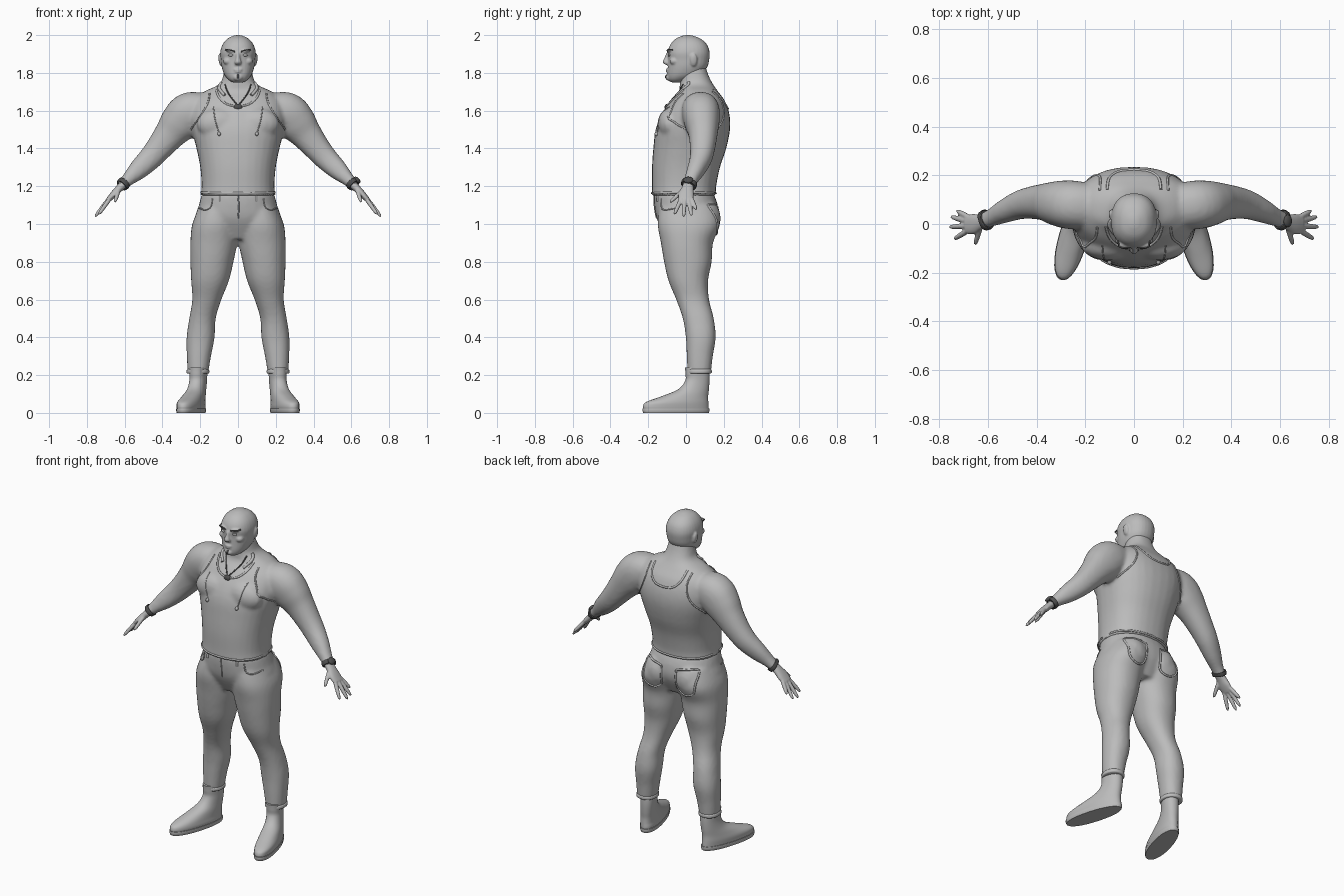
import bpy, bmesh, math
from mathutils import Vector, Matrix
from mathutils.bvhtree import BVHTree

cube = bpy.data.objects.get("Cube")
if cube:
    bpy.data.objects.remove(cube, do_unlink=True)


def material(name, v):
    m = bpy.data.materials.new(name)
    m.use_nodes = True
    m.diffuse_color = (v, v, v, 1)
    m.node_tree.nodes["Principled BSDF"].inputs["Base Color"].default_value = (v, v, v, 1)
    return m


GREY, DARK = material("plain grey", 0.5), material("charcoal", 0.08)


def spline(pts, n=5):
    """Catmull-Rom through tuples of any length."""
    out = []
    for i in range(len(pts) - 1):
        a, b, c, d = (pts[max(0, min(len(pts) - 1, i + k))] for k in (-1, 0, 1, 2))
        for s in range(n):
            t = s / n
            out.append([q + t * (r - p) / 2 + t * t * (2 * p - 5 * q + 4 * r - s_) / 2
                        + t ** 3 * (3 * q - p - 3 * r + s_) / 2
                        for p, q, r, s_ in zip(a, b, c, d)])
    return out + [list(pts[-1])]


def loft(bm, stations, upright=True, power=2.2, seg=32, side=1, turn=0):
    """Skin super-elliptical rings (x, y, z, a, b) along a smooth path."""
    rows = spline(stations)
    rings = []
    for i, (x, y, z, a, b) in enumerate(rows):
        u, v = Vector((math.cos(turn), math.sin(turn), 0)), Vector((-math.sin(turn), math.cos(turn), 0))
        if not upright:
            t = Vector(rows[min(i + 1, len(rows) - 1)][:3]) - Vector(rows[max(i - 1, 0)][:3])
            v = Vector((0, 1, 0))
            u = v.cross(t).normalized()
            v = t.cross(u).normalized()
        ring = []
        for k in range(seg):
            c, s = math.cos(math.tau * k / seg), math.sin(math.tau * k / seg)
            p = Vector((x, y, z)) + u * a * math.copysign(abs(c) ** (2 / power), c) \
                + v * b * math.copysign(abs(s) ** (2 / power), s)
            ring.append(bm.verts.new((p.x * side, p.y, p.z)))
        rings.append(ring)
    for p, q in zip(rings, rings[1:]):
        for k in range(seg):
            bm.faces.new((p[k - 1], p[k], q[k], q[k - 1]))
    bm.faces.new(rings[0])
    bm.faces.new(rings[-1])


def ball(bm, at, size, side=1, tilt=0):
    m = Matrix.Translation((at[0] * side, at[1], at[2])) @ Matrix.Rotation(tilt * side, 4, 'Y') \
        @ Matrix.Diagonal((*size, 1))
    bmesh.ops.create_uvsphere(bm, u_segments=16, v_segments=10, radius=1, matrix=m)


def finish(bm, name, mat=GREY, voxel=0, smooth=4):
    bmesh.ops.recalc_face_normals(bm, faces=bm.faces)
    me = bpy.data.meshes.new(name)
    bm.to_mesh(me)
    bm.free()
    me.materials.append(mat)
    ob = bpy.data.objects.new(name, me)
    bpy.context.collection.objects.link(ob)
    bpy.context.view_layer.objects.active = ob
    bpy.ops.object.select_all(action='DESELECT')
    ob.select_set(True)
    bpy.ops.object.shade_smooth_by_angle(angle=0.9)
    if voxel:
        r = ob.modifiers.new("fuse", 'REMESH')
        r.mode, r.voxel_size, r.use_smooth_shade = 'VOXEL', voxel, True
        s = ob.modifiers.new("soften", 'SMOOTH')
        s.factor, s.iterations = 0.5, smooth
    return ob


# Torso with neck and arms
bm = bmesh.new()
loft(bm, [(0, -.012, 1.15, .2, .17), (0, -.01, 1.2, .193, .17), (0, 0, 1.3, .2, .18),
          (0, .02, 1.4, .22, .193), (0, .036, 1.5, .245, .197), (0, .05, 1.58, .252, .18),
          (0, .062, 1.65, .235, .145), (0, .066, 1.7, .18, .105), (0, .055, 1.74, .1, .088),
          (0, .043, 1.79, .078, .075), (0, .03, 1.85, .07, .07)], power=2.3)
for side in (1, -1):
    loft(bm, [(.15, .07, 1.61, .08, .09), (.25, .078, 1.59, .11, .1), (.31, .085, 1.535, .105, .092),
              (.36, .09, 1.475, .085, .077), (.42, .087, 1.4, .07, .066), (.47, .077, 1.343, .062, .058),
              (.53, .052, 1.285, .052, .047), (.58, .028, 1.238, .036, .037), (.62, .012, 1.2, .026, .033)],
         upright=False, side=side)
    ball(bm, (.1, -.085, 1.53), (.12, .065, .085), side)
upper_body = finish(bm, "upper_body", voxel=.011)

# Trousers
bm = bmesh.new()
loft(bm, [(0, -.013, 1.165, .19, .157), (0, 0, 1.1, .207, .168), (0, .008, 1.02, .222, .16),
          (0, .01, .92, .13, .11)])
for side in (1, -1):
    loft(bm, [(.1, .01, 1.1, .1, .15), (.12, .015, 1, .122, .165), (.128, .005, .9, .124, .138),
              (.138, .01, .8, .114, .126), (.148, .012, .7, .1, .105), (.165, .035, .6, .077, .087),
              (.188, .065, .5, .07, .082), (.198, .078, .4, .074, .079), (.207, .073, .3, .064, .069),
              (.212, .07, .21, .054, .062)], side=side)
    ball(bm, (.1, .1, 1.03), (.09, .085, .1), side)
trousers = finish(bm, "trousers", voxel=.011)

# Head with nose, ears, brow and lips
bm = bmesh.new()
loft(bm, [(0, -.045, 1.75, .03, .035), (0, -.035, 1.765, .052, .058), (0, -.01, 1.79, .072, .088),
          (0, .008, 1.83, .086, .104), (0, .014, 1.87, .091, .109), (0, .014, 1.91, .094, .111),
          (0, .014, 1.95, .082, .097), (0, .012, 1.98, .057, .067), (0, .01, 1.995, .028, .033),
          (0, .01, 2.0, .008, .01)], power=2.25)
loft(bm, [(0, -.095, 1.905, .009, .01), (0, -.1, 1.88, .011, .014), (0, -.104, 1.857, .018, .019),
          (0, -.098, 1.843, .015, .012)], seg=16)
ball(bm, (0, -.088, 1.775), (.026, .02, .018))
ball(bm, (0, -.094, 1.817), (.024, .013, .006))
ball(bm, (0, -.093, 1.806), (.021, .013, .006))
for side in (1, -1):
    ball(bm, (.093, .04, 1.868), (.01, .02, .034), side, .15)
    ball(bm, (.036, -.085, 1.917), (.032, .016, .009), side, -.15)
    ball(bm, (.055, -.062, 1.862), (.024, .025, .02), side)
head = finish(bm, "head", voxel=.0055, smooth=2)

bm = bmesh.new()
for side in (1, -1):
    ball(bm, (.037, -.088, 1.894), (.015, .008, .007), side)
finish(bm, "eyes")

# Hands: palm, four fingers and thumb
FINGERS = [((.675, .026, 1.14), (.728, .055, 1.075)), ((.685, .012, 1.13), (.752, .03, 1.043)),
           ((.688, -.008, 1.128), (.758, -.012, 1.037)), ((.68, -.026, 1.132), (.738, -.062, 1.05)),
           ((.632, -.016, 1.178), (.652, -.085, 1.115))]
for side, label in ((1, "left"), (-1, "right")):
    bm = bmesh.new()
    loft(bm, [(.6, .014, 1.215, .022, .028), (.63, .008, 1.187, .02, .032), (.66, 0, 1.155, .018, .041),
              (.688, -.002, 1.126, .013, .038)], upright=False, side=side, seg=20)
    for base, tip in FINGERS:
        b, t = Vector(base), Vector(tip)
        loft(bm, [(*b.lerp(t, f), r, r) for f, r in ((-.2, .011), (.4, .0115), (.85, .009), (1, .003))],
             upright=False, power=2, side=side, seg=12)
    finish(bm, label + "_hand", voxel=.005, smooth=2)

    # Wristband
    bm = bmesh.new()
    loft(bm, [(.602, .019, 1.218, .033, .04), (.604, .018, 1.216, .036, .043),
              (.614, .014, 1.206, .034, .042), (.616, .013, 1.204, .031, .039)],
         upright=False, side=side, seg=24)
    if side > 0:
        ball(bm, (.631, .012, 1.233), (.022, .026, .012), 1, .8)
    finish(bm, label + "_wristband", DARK)

    # Boot with sole and rolled collar
    bm = bmesh.new()
    loft(bm, [(.248, -.052, .015, .055, .178), (.248, -.054, .035, .058, .18), (.247, -.046, .058, .057, .17),
              (.234, -.006, .088, .052, .127), (.219, .04, .125, .046, .083), (.211, .06, .17, .044, .065),
              (.21, .06, .21, .045, .064), (.21, .056, .24, .045, .062)], side=side, turn=.28)
    finish(bm, label + "_boot")
    bm = bmesh.new()
    loft(bm, [(.248, -.053, 0, .057, .18), (.248, -.053, .012, .06, .184), (.248, -.053, .024, .06, .184)],
         side=side, turn=.28)
    finish(bm, label + "_sole")
    bm = bmesh.new()
    loft(bm, [(.212, .07, .208, .054, .06), (.212, .07, .213, .06, .066), (.212, .07, .227, .059, .066),
              (.212, .07, .234, .052, .06)], side=side)
    finish(bm, label + "_trouser_cuff")

# Raised seams, laid on the surface by ray casting
bpy.context.view_layer.update()
graph = bpy.context.evaluated_depsgraph_get()
TREES = {o: BVHTree.FromObject(o, graph) for o in (upper_body, trousers, head)}


def seam(name, on, pts, front=True, r=.005, mat=GREY, sides=(1, -1)):
    cu = bpy.data.curves.new(name, 'CURVE')
    cu.dimensions, cu.bevel_depth, cu.bevel_resolution, cu.use_fill_caps = '3D', r, 1, True
    for side in sides:
        hits = [TREES[on].ray_cast(Vector((x * side, -1 if front else 1, z)),
                                   Vector((0, 1 if front else -1, 0)))[0] for x, z in spline(pts)]
        hits = [h for h in hits if h]
        sp = cu.splines.new('POLY')
        sp.points.add(len(hits) - 1)
        for p, h in zip(sp.points, hits):
            p.co = (*h, 1)
    cu.materials.append(mat)
    bpy.context.collection.objects.link(bpy.data.objects.new(name, cu))


seam("front_armhole_trim", upper_body, [(.15, 1.69), (.16, 1.64), (.2, 1.57), (.25, 1.5)])
seam("back_armhole_trim", upper_body, [(.14, 1.7), (.14, 1.63), (.17, 1.55), (.23, 1.47)], False)
seam("front_neckline", upper_body, [(.115, 1.71), (.1, 1.67), (.06, 1.635), (0, 1.62)], r=.006)
seam("back_neckline", upper_body, [(.11, 1.71), (.1, 1.66), (.06, 1.62), (0, 1.61)], False, r=.006)
seam("collar_fold", upper_body, [(.085, 1.75), (.1, 1.72), (.07, 1.68)], r=.009)
seam("necklace", upper_body, [(.07, 1.74), (.05, 1.69), (0, 1.625)], r=.004, mat=DARK)
seam("drawstring", upper_body, [(.13, 1.62), (.12, 1.55), (.1, 1.48)], r=.003)
seam("front_hem", upper_body, [(0, 1.163), (.1, 1.163), (.17, 1.166), (.196, 1.168)], r=.006)
seam("back_hem", upper_body, [(0, 1.163), (.1, 1.163), (.17, 1.166), (.196, 1.168)], False, r=.006)
seam("front_pocket", trousers, [(.135, 1.135), (.145, 1.09), (.175, 1.075), (.205, 1.085)], r=.004)
seam("fly", trousers, [(0, 1.15), (.004, 1.09), (0, 1.03)], r=.004, sides=(1,))
seam("front_belt_loop", trousers, [(.1, 1.15), (.1, 1.12)], r=.007)
seam("back_pocket", trousers, [(.05, 1.09), (.1, 1.1), (.17, 1.1), (.175, 1.03), (.165, .97), (.11, .945),
                               (.06, .97), (.05, 1.03), (.05, 1.09)], False, r=.006)
seam("eyebrow", head, [(.016, 1.911), (.035, 1.92), (.065, 1.922)], r=.004, mat=DARK)
seam("chin_tuft", head, [(0, 1.79), (0, 1.772)], r=.006, mat=DARK, sides=(1,))

# Pendant and drawstring beads
bm = bmesh.new()
ball(bm, (0, -.1, 1.618), (.025, .014, .018))
finish(bm, "pendant", DARK)
bm = bmesh.new()
for side in (1, -1):
    ball(bm, (.1, -.155, 1.477), (.009, .012, .011), side)
finish(bm, "drawstring_beads")
